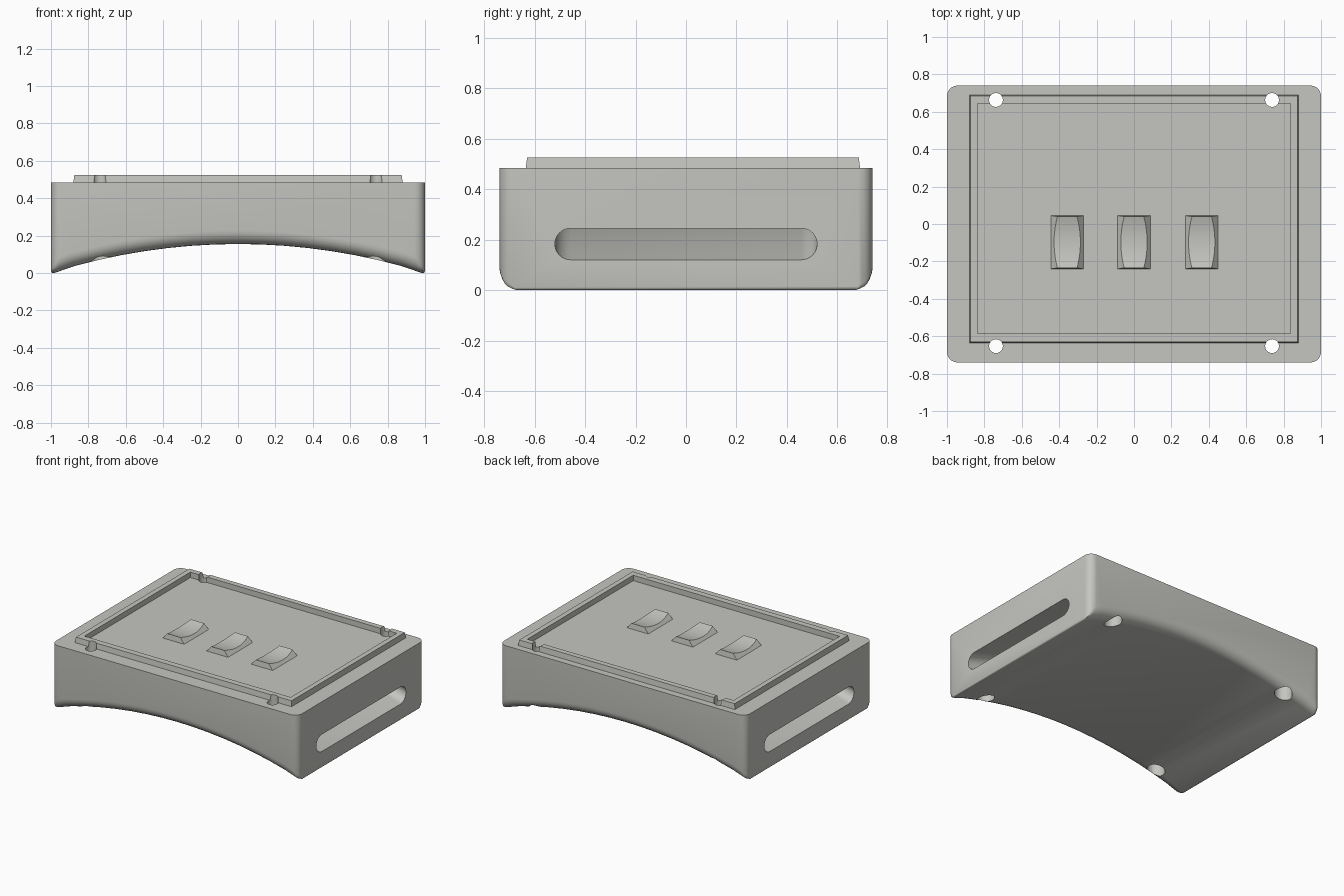
import bpy, bmesh, math

if "Cube" in bpy.data.objects:
    bpy.data.objects.remove(bpy.data.objects["Cube"])

TOP = 0.485                      # height of the main block
RISE = 0.155                     # height of the underside arch
R = (1 + RISE ** 2) / (2 * RISE)

gray = bpy.data.materials.new("warm_gray")
gray.diffuse_color = (0.56, 0.56, 0.53, 1)
gray.use_nodes = True
gray.node_tree.nodes["Principled BSDF"].inputs["Base Color"].default_value = gray.diffuse_color


def arch(x):
    return RISE - R + math.sqrt(R * R - x * x)


def loft(name, rings, closed=False, weight=None):
    """Skin equal-length rings of points; cap the ends unless closed."""
    bm = bmesh.new()
    vs = [[bm.verts.new(p) for p in ring] for ring in rings]
    n = len(rings[0])
    pairs = list(zip(vs, vs[1:])) + ([(vs[-1], vs[0])] if closed else [])
    for a, b in pairs:
        for i in range(n):
            j = (i + 1) % n
            bm.faces.new((a[i], a[j], b[j], b[i]))
    if not closed:
        bm.faces.new(vs[0])
        bm.faces.new(vs[-1])
    bmesh.ops.recalc_face_normals(bm, faces=bm.faces)
    if weight:
        layer = bm.edges.layers.float.new("bevel_weight_edge")
        for e in bm.edges:
            e[layer] = weight(e)
    me = bpy.data.meshes.new(name)
    bm.to_mesh(me)
    bm.free()
    me.materials.append(gray)
    ob = bpy.data.objects.new(name, me)
    bpy.context.collection.objects.link(ob)
    return ob


def activate(ob):
    bpy.ops.object.select_all(action='DESELECT')
    ob.select_set(True)
    bpy.context.view_layer.objects.active = ob


def cut(ob, cutter):
    activate(ob)
    m = ob.modifiers.new("cut", 'BOOLEAN')
    m.operation, m.solver, m.object = 'DIFFERENCE', 'EXACT', cutter
    bpy.ops.object.modifier_apply(modifier=m.name)


def cylinder(name, x, y, z0, z1, r, n=24):
    ring = [(x + r * math.cos(k * math.tau / n), y + r * math.sin(k * math.tau / n))
            for k in range(n)]
    return loft(name, [[(a, b, z) for a, b in ring] for z in (z0, z1)])


# Main block: arched profile extruded front to back
profile = [(-1 + i / 8, arch(-1 + i / 8)) for i in range(17)]
profile[0], profile[-1] = (-1, -0.006), (1, -0.006)
profile += [(1, TOP), (-1, TOP)]


def rounding(e):
    a, b = (v.co for v in e.verts)
    if a.z > TOP - 0.01 and b.z > TOP - 0.01:
        return 0.0                                   # crisp top rim
    if abs(a.y - b.y) > 1:                           # across the underside
        return 0.25 if abs(a.x) > 0.99 else 0.0
    return 0.7 if abs(a.z - b.z) > 0.3 else 0.9      # uprights / arch edges


body = loft("arched_body", [[(x, y, z) for x, z in profile] for y in (-0.74, 0.74)],
            weight=rounding)
activate(body)
bev = body.modifiers.new("round", 'BEVEL')
bev.width, bev.segments, bev.limit_method = 0.08, 6, 'WEIGHT'
bev.use_clamp_overlap = False
bpy.ops.object.modifier_apply(modifier=bev.name)

# Raised lip around the top, slightly drafted on the outside


def rectangle(x, y0, y1, z):
    return [(-x, y0, z), (x, y0, z), (x, y1, z), (-x, y1, z)]


lip = loft("top_lip", [rectangle(0.88, -0.635, 0.69, TOP),
                       rectangle(0.875, -0.63, 0.685, TOP + 0.04),
                       rectangle(0.838, -0.585, 0.645, TOP + 0.04),
                       rectangle(0.838, -0.585, 0.645, TOP)], closed=True)

# Curved strap tunnel that follows the arch from side to side
r, half = 0.0625, 0.52
stadium = []
for side in (1, -1):
    for k in range(13):
        a = -math.pi / 2 + math.pi * k / 12
        stadium.append((side * (half - r + r * math.cos(a)), side * r * math.sin(a)))
xs = [-1.125 + i * 0.125 for i in range(19)]
cutters = [loft("strap_tunnel_cutter",
                [[(x, y, arch(x) + 0.1825 + z) for y, z in stadium] for x in xs])]
cut(body, cutters[0])

# Screw holes with wider head recesses underneath
for x in (-0.738, 0.738):
    for y in (-0.653, 0.663):
        hole = cylinder("screw_hole_cutter", x, y, -0.2, 0.7, 0.037)
        recess = cylinder("screw_head_cutter", x, y, -0.2, 0.3, 0.06)
        cut(body, recess)
        cut(body, hole)
        cut(lip, hole)
        cutters += [hole, recess]

for c in cutters:
    bpy.data.objects.remove(c, do_unlink=True)

# Three saddle-topped blocks: sloped sides and a scooped top
parts = [body, lip]
for i, cx in enumerate((-0.357, 0.0, 0.362)):
    rings = []
    for k in range(13):
        t = -1 + k / 6
        h = 0.019 + 0.02 * t * t
        y, yt = -0.0975 + 0.1425 * t, -0.0975 + 0.137 * t
        w, wt = 0.0875, 0.0875 - 0.9 * h
        rings.append([(cx - w, y, TOP), (cx + w, y, TOP),
                      (cx + wt, yt, TOP + h), (cx - wt, yt, TOP + h)])
    parts.append(loft("saddle_block_%d" % (i + 1), rings))

for ob in parts:
    activate(ob)
    bpy.ops.object.shade_smooth_by_angle(angle=math.radians(28))
